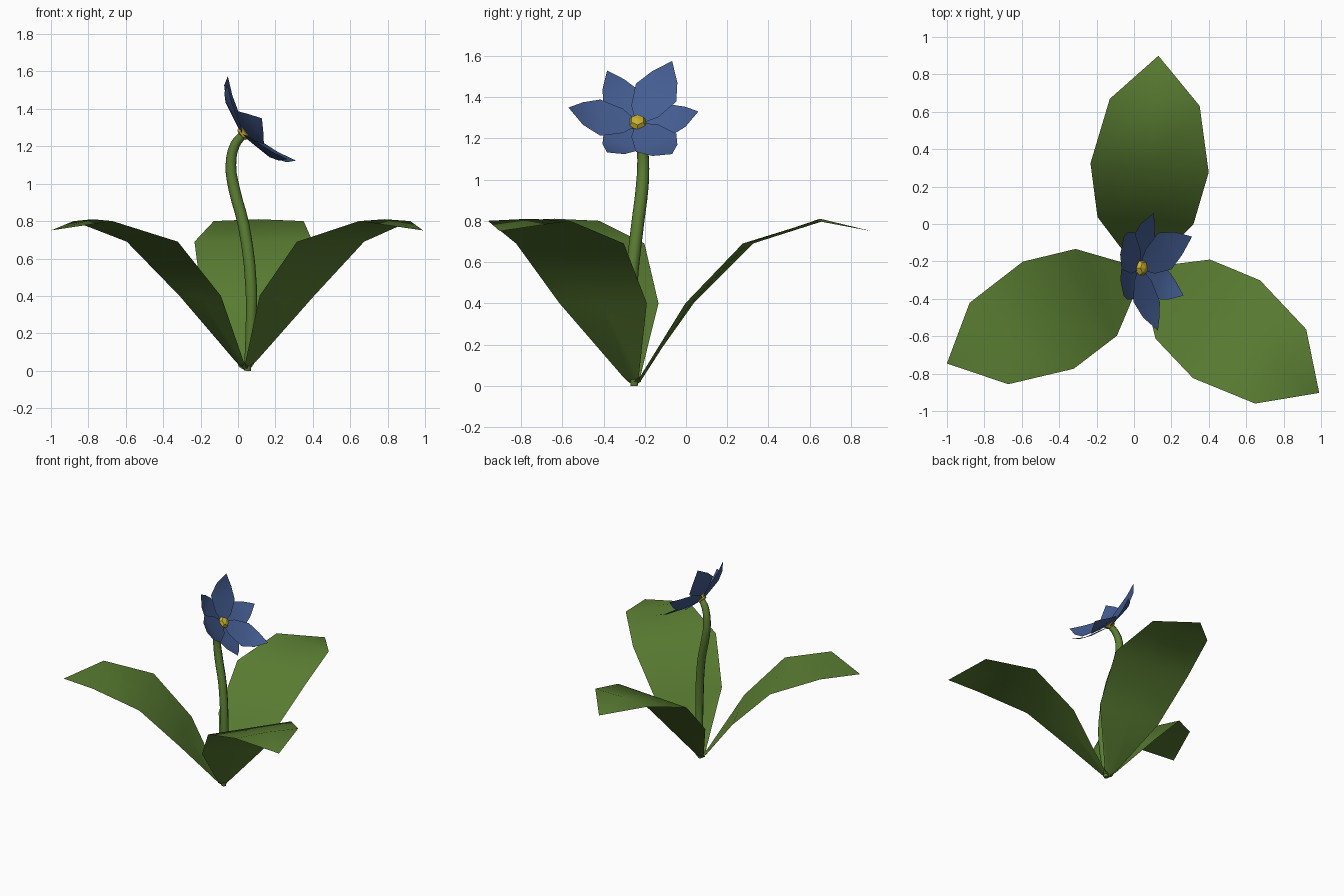
import bpy, math
from mathutils import Vector, Matrix

if "Cube" in bpy.data.objects:
    bpy.data.objects.remove(bpy.data.objects["Cube"])


def material(name, color):
    m = bpy.data.materials.new(name)
    m.diffuse_color = (*color, 1)
    m.use_nodes = True
    m.node_tree.nodes["Principled BSDF"].inputs["Base Color"].default_value = m.diffuse_color
    return m


GREEN = material("leaf green", (0.102, 0.205, 0.032))
BLUE = material("petal blue", (0.058, 0.109, 0.283))
YELLOW = material("pollen yellow", (0.57, 0.43, 0.03))


def blade(name, rows, mat, matrix):
    """Sheet along local x; rows are (length, half width, mid height, edge height), ending in a point."""
    verts, faces = [], []
    for u, w, zm, ze in rows[:-1]:
        verts += [(u, w, ze), (u, 0, zm), (u, -w, ze)]
    tip = len(verts)
    verts.append((rows[-1][0], 0, rows[-1][2]))
    for i in range(len(rows) - 2):
        for k in (0, 1):
            a = i * 3 + k
            faces.append((a, a + 1, a + 4, a + 3))
    faces += [(tip - 3, tip - 2, tip), (tip - 2, tip - 1, tip)]
    me = bpy.data.meshes.new(name)
    me.from_pydata([matrix @ Vector(v) for v in verts], [], faces)
    me.shade_smooth()
    me.materials.append(mat)
    ob = bpy.data.objects.new(name, me)
    bpy.context.collection.objects.link(ob)
    return ob


# Three broad arching leaves around the base
leaf_rows = [(0.0, 0.035, 0.0, 0.02), (0.035, 0.05, 0.03, 0.05),
             (0.268, 0.257, 0.39, 0.40), (0.552, 0.317, 0.69, 0.69),
             (0.903, 0.241, 0.81, 0.80), (1.153, 0, 0.75, 0.75)]
for i in range(3):
    m = Matrix.Translation((0.04, -0.25, 0)) @ Matrix.Rotation(math.radians(85.5 + 120 * i), 4, 'Z')
    blade("leaf_%d" % (i + 1), leaf_rows, GREEN, m)

# Curved stem
path = [(0.05, -0.25, 0.0, 0.6), (0.068, -0.265, 0.22, 0.9), (0.07, -0.268, 0.45, 1),
        (0.03, -0.235, 0.78, 1), (-0.02, -0.212, 0.97, 1), (-0.038, -0.208, 1.1, 0.92),
        (-0.015, -0.22, 1.21, 0.85), (0.03, -0.235, 1.265, 0.75)]
cu = bpy.data.curves.new("stem", 'CURVE')
cu.dimensions = '3D'
cu.bevel_depth = 0.031
cu.bevel_resolution = 2
cu.resolution_u = 3
cu.use_fill_caps = True
sp = cu.splines.new('BEZIER')
sp.bezier_points.add(len(path) - 1)
for p, (x, y, z, r) in zip(sp.bezier_points, path):
    p.co = (x, y, z)
    p.radius = r
    p.handle_left_type = p.handle_right_type = 'AUTO'
cu.materials.append(GREEN)
bpy.context.collection.objects.link(bpy.data.objects.new("stem", cu))

# Flower frame: local x sideways, local y up the disc, local z out of the bloom
n = Vector((0.78, 0, 0.63)).normalized()
side = Vector((0, 1, 0))
up = n.cross(side)
frame = Matrix.Translation((0.03, -0.235, 1.27)) @ Matrix((side, up, n)).transposed().to_4x4()

# Six cupped petals: three large in front, three smaller behind
petal_rows = [(0.01, 0.02, 0.0, 0.0), (0.07, 0.075, 0.014, 0.017), (0.18, 0.113, 0.036, 0.042),
              (0.265, 0.07, 0.07, 0.074), (0.335, 0, 0.12, 0.12)]
for i in range(6):
    front = i % 2
    s = 1.0 if front else 0.88
    lift = 0.006 if front else -0.01
    m = (frame @ Matrix.Rotation(math.radians(60 * i), 4, 'Z')
         @ Matrix.Translation((0, 0, lift)) @ Matrix.Scale(s, 4))
    blade("petal_%d" % (i + 1), petal_rows, BLUE, m)

# Faceted yellow flower centre
bpy.ops.mesh.primitive_uv_sphere_add(segments=6, ring_count=4, radius=0.046)
ob = bpy.context.object
ob.name = "flower_centre"
ob.matrix_world = frame @ Matrix.Translation((0, 0, 0.008)) @ Matrix.Diagonal((1, 1, 0.75, 1))
ob.data.materials.append(YELLOW)
